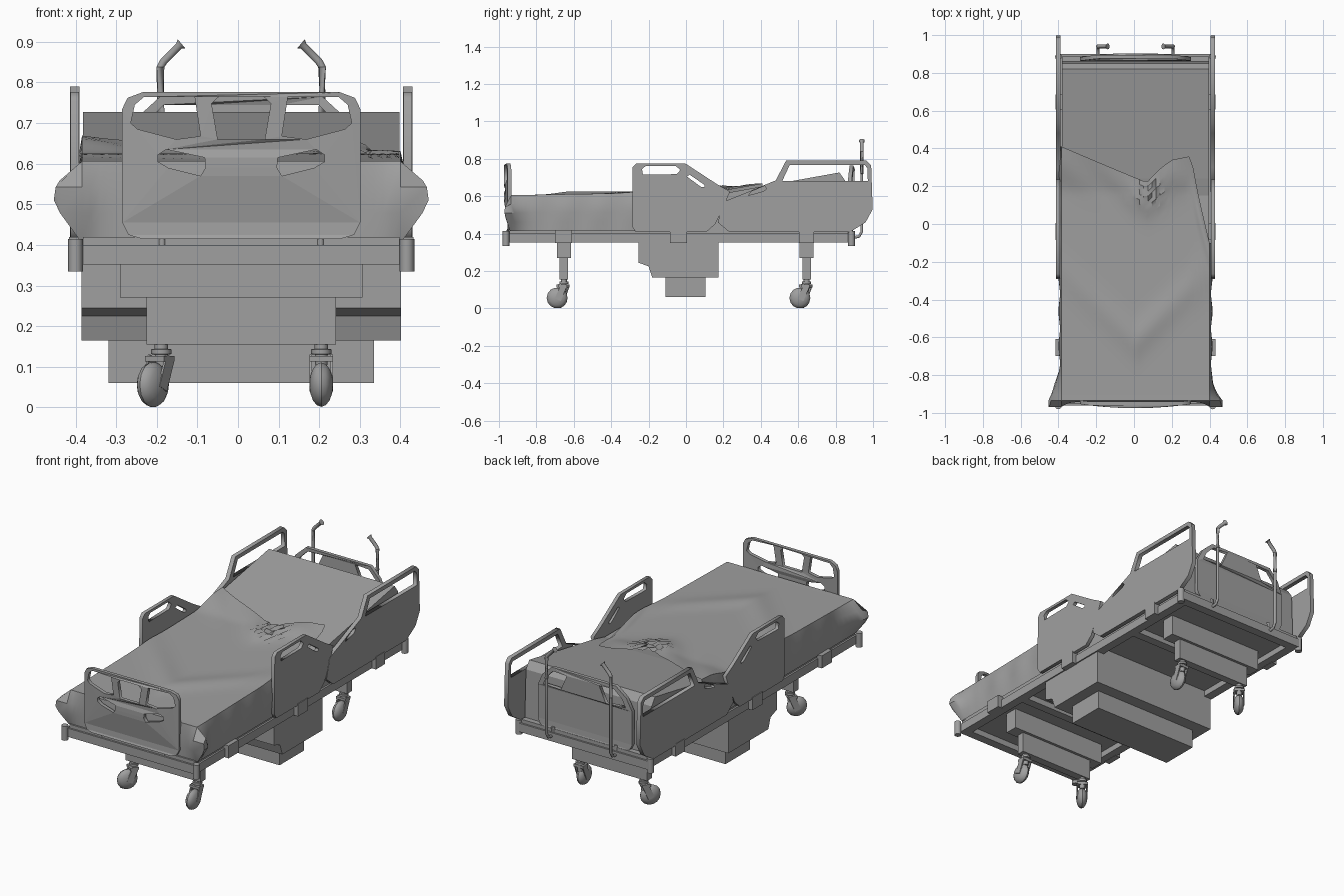
import bpy, bmesh, math
from mathutils import Vector, Matrix

cube = bpy.data.objects.get("Cube")
if cube:
    bpy.data.objects.remove(cube)

CX = 0.008  # centre line of the bed
grey = bpy.data.materials.new("plain grey")
grey.use_nodes = True
grey.diffuse_color = (0.35, 0.35, 0.35, 1)
grey.node_tree.nodes["Principled BSDF"].inputs["Base Color"].default_value = (0.35, 0.35, 0.35, 1)


def add(name, bm, smooth=None):
    bmesh.ops.recalc_face_normals(bm, faces=bm.faces)
    mesh = bpy.data.meshes.new(name)
    bm.to_mesh(mesh)
    bm.free()
    mesh.materials.append(grey)
    ob = bpy.data.objects.new(name, mesh)
    bpy.context.collection.objects.link(ob)
    if smooth:
        bpy.ops.object.select_all(action='DESELECT')
        ob.select_set(True)
        bpy.context.view_layer.objects.active = ob
        bpy.ops.object.shade_smooth_by_angle(angle=math.radians(smooth))
    return ob


def box(name, x, y, z):
    """Box from three (low, high) ranges, x relative to the centre line."""
    bm = bmesh.new()
    bmesh.ops.create_cube(bm, size=1)
    for v in bm.verts:
        v.co = [r[0] if c < 0 else r[1] for c, r in zip(v.co, (x, y, z))]
        v.co.x += CX
    return add(name, bm)


def prism(name, profile, half):
    """Side profile (y, z) extruded across the bed."""
    bm = bmesh.new()
    face = bm.faces.new([bm.verts.new((CX - half, y, z)) for y, z in profile])
    ext = bmesh.ops.extrude_face_region(bm, geom=[face])
    bmesh.ops.translate(bm, vec=(2 * half, 0, 0),
                        verts=[g for g in ext["geom"] if isinstance(g, bmesh.types.BMVert)])
    return add(name, bm)


def panel(name, loops, thick, place):
    """Flat plate with holes; place maps (u, v, depth) to the model."""
    cu = bpy.data.curves.new(name + " outline", 'CURVE')
    cu.dimensions, cu.fill_mode, cu.extrude = '2D', 'BOTH', thick / 2
    for loop in loops:
        sp = cu.splines.new('POLY')
        sp.points.add(len(loop) - 1)
        for p, (u, v) in zip(sp.points, loop):
            p.co = (u, v, 0, 1)
        sp.use_cyclic_u = True
    tmp = bpy.data.objects.new(name + " outline", cu)
    bpy.context.collection.objects.link(tmp)
    mesh = bpy.data.meshes.new_from_object(tmp.evaluated_get(bpy.context.evaluated_depsgraph_get()))
    bm = bmesh.new()
    bm.from_mesh(mesh)
    bpy.data.objects.remove(tmp)
    bpy.data.meshes.remove(mesh)
    bmesh.ops.remove_doubles(bm, verts=bm.verts, dist=0.0001)
    for v in bm.verts:
        v.co = place(*v.co)
    return add(name, bm)


def tube(name, path, r, sides=10):
    """Round tube along a path, radius may be a list."""
    bm = bmesh.new()
    pts = [Vector(p) for p in path]
    radii = r if isinstance(r, list) else [r] * len(pts)
    rings = []
    for i, p in enumerate(pts):
        d = pts[min(i + 1, len(pts) - 1)] - pts[max(i - 1, 0)]
        q = d.to_track_quat('Z', 'Y')
        rings.append([bm.verts.new(p + q @ Vector((radii[i] * math.cos(a), radii[i] * math.sin(a), 0)))
                      for a in [math.tau * k / sides for k in range(sides)]])
    for a, b in zip(rings, rings[1:]):
        for k in range(sides):
            bm.faces.new((a[k], a[k - 1], b[k - 1], b[k]))
    bm.faces.new(rings[0])
    bm.faces.new(rings[-1])
    return add(name, bm, 40)


def mirror(loop):
    return [(-u, v) for u, v in loop]


# Frame, deck and cross members
for s, side in ((-1, "right"), (1, "left")):
    box(side + "_frame_rail", sorted((s * 0.35, s * 0.4)), (-0.96, 0.9), (0.352, 0.4))
    for y, w, n in ((-0.655, 0.045, "foot"), (-0.04, 0.045, "middle"), (0.645, 0.04, "head")):
        box(f"{side}_{n}_bracket", sorted((s * 0.39, s * 0.424)), (y - w, y + w), (0.35, 0.42))
    for y, n in ((-0.963, "foot"), (0.885, "head")):
        x = CX + s * 0.408
        tube(f"{side}_{n}_bumper", [(x, y, 0.335), (x, y, 0.415)], 0.018, 12)
for y0, y1, n in ((-0.96, -0.91, "foot"), (-0.5, -0.45, "lower"), (0.42, 0.47, "upper"), (0.85, 0.9, "head")):
    box(n + "_crossbar", (-0.4, 0.4), (y0, y1), (0.352, 0.4))
box("deck", (-0.39, 0.39), (-0.95, 0.89), (0.385, 0.42))

# Lift housing under the middle
prism("lift_housing", [(-0.255, 0.385), (-0.255, 0.245), (-0.2, 0.225), (-0.18, 0.165),
                       (0.175, 0.165), (0.175, 0.385)], 0.393)
box("lift_base", (-0.327, 0.327), (-0.11, 0.105), (0.06, 0.17))

# Leg beams with swivel castors
for y, n in ((-0.653, "foot"), (0.645, "head")):
    box(n + "_leg_beam", (-0.298, 0.298), (y - 0.037, y + 0.037), (0.27, 0.39))
    box(n + "_leg_column", (-0.233, 0.233), (y - 0.022, y + 0.022), (0.155, 0.275))
    for s, side in ((-1, "right"), (1, "left")):
        x = CX + s * 0.197
        tube(f"{n}_{side}_castor_stem", [(x, y, 0.09), (x, y, 0.13), (x, y, 0.131), (x, y, 0.143),
             (x, y, 0.144), (x, y, 0.157)], [0.014, 0.016, 0.025, 0.025, 0.017, 0.017])
        turn = Matrix.Translation((x, y, 0)) @ Matrix.Rotation(math.radians(-35 if s < 0 else 0), 4, 'Z')
        bm = bmesh.new()
        bmesh.ops.create_uvsphere(bm, u_segments=14, v_segments=8, radius=0.056)
        bm.transform(turn @ Matrix.Translation((0, -0.036, 0.056)) @ Matrix.Diagonal((0.52, 1, 1, 1))
                     @ Matrix.Rotation(math.pi / 2, 4, 'Y'))
        add(f"{n}_{side}_wheel", bm, 40)
        bm = bmesh.new()
        for k in (-1, 1):
            plate = bmesh.ops.create_cube(bm, size=1)["verts"]
            bmesh.ops.transform(bm, verts=plate, matrix=turn @ Matrix.Translation((k * 0.026, -0.016, 0.085))
                                @ Matrix.Rotation(-0.4, 4, 'X') @ Matrix.Diagonal((0.006, 0.034, 0.085, 1)))
        top = bmesh.ops.create_cube(bm, size=1)["verts"]
        bmesh.ops.transform(bm, verts=top, matrix=turn @ Matrix.Translation((0, -0.006, 0.12))
                            @ Matrix.Diagonal((0.058, 0.045, 0.014, 1)))
        add(f"{n}_{side}_fork", bm)

# Footboard and headboard, slightly bowed
half = [(0.245, 0.415), (0.278, 0.425), (0.293, 0.455), (0.293, 0.735), (0.28, 0.762), (0.243, 0.776)]
corner_hole = [(0.115, 0.765), (0.24, 0.764), (0.262, 0.745), (0.272, 0.7), (0.255, 0.685), (0.16, 0.66), (0.1, 0.668)]
grip_hole = [(0.09, 0.615), (0.185, 0.635), (0.205, 0.622), (0.205, 0.605), (0.18, 0.59), (0.1, 0.57), (0.088, 0.59)]
top_hole = [(-0.073, 0.748), (-0.055, 0.765), (0.055, 0.765), (0.073, 0.748), (0.058, 0.66), (-0.058, 0.66)]
panel("footboard", [half + mirror(half)[::-1], corner_hole, mirror(corner_hole), grip_hole,
                    mirror(grip_hole), top_hole], 0.02,
      lambda u, v, d: (CX + u, -0.965 + 0.25 * u * u + d, v))
head_half = half[:3] + [(0.293, 0.64), (0.26, 0.71), (0.2, 0.765)]
head_hole = [(0.1, 0.745), (0.19, 0.745), (0.235, 0.7), (0.255, 0.655), (0.14, 0.655)]
panel("headboard", [head_half + mirror(head_half)[::-1], head_hole, mirror(head_hole)], 0.02,
      lambda u, v, d: (CX + u, 0.895 - 0.25 * u * u + d, v))
for s, side in ((-1, "right"), (1, "left")):
    for y, n in ((-0.945, "footboard"), (0.885, "headboard")):
        x = CX + s * 0.195
        tube(f"{side}_{n}_peg", [(x, y, 0.38), (x, y, 0.43)], 0.009)

# Side rails
head_rail = [(0.23, 0.41), (0.17, 0.46), (0.2, 0.57), (0.3, 0.61), (0.48, 0.685), (0.535, 0.79), (0.965, 0.79),
             (0.99, 0.765), (0.998, 0.53), (0.96, 0.46), (0.88, 0.41)]
head_window = [(0.515, 0.682), (0.555, 0.768), (0.955, 0.768), (0.97, 0.75), (0.972, 0.682)]
head_slot = [(0.335, 0.605), (0.35, 0.625), (0.42, 0.655), (0.43, 0.64), (0.415, 0.627)]
mid_rail = [(-0.27, 0.41), (-0.29, 0.44), (-0.285, 0.755), (-0.265, 0.776), (-0.005, 0.776), (0.165, 0.665),
            (0.235, 0.625), (0.2, 0.54), (0.155, 0.45), (0.11, 0.41)]
mid_window = [(-0.23, 0.715), (-0.235, 0.745), (-0.215, 0.762), (-0.055, 0.762), (-0.03, 0.74), (-0.05, 0.718)]
mid_slot = [(0.005, 0.705), (0.02, 0.715), (0.1, 0.66), (0.1, 0.648), (0.08, 0.65)]
for s, side in ((-1, "right"), (1, "left")):
    panel(side + "_head_rail", [head_rail, head_window, head_slot], 0.024,
          lambda u, v, d: (CX + s * 0.41 + d, u, v))
    panel(side + "_middle_rail", [mid_rail, mid_window, mid_slot], 0.02,
          lambda u, v, d: (CX + s * 0.41 + d, u, v))

# Mattress with raised back
prism("mattress", [(-0.925, 0.41), (-0.925, 0.58), (-0.88, 0.595), (0.15, 0.6), (0.24, 0.622), (0.82, 0.727),
                   (0.85, 0.685), (0.86, 0.41)], 0.39)


def bed_top(y):
    return 0.6 + max(0, y + 0.9) * 0.018 if y < 0.18 else 0.62 + (y - 0.18) * 0.172


def hem(t):
    """Y position of the turned-back blanket edge across the bed, t in -1..1."""
    pts = [(-1, 0.41), (-0.4, 0.31), (0.15, 0.22), (0.35, 0.3), (0.5, 0.34), (0.75, 0.36), (0.85, 0.15), (1, -0.1)]
    for (a, p), (b, q) in zip(pts, pts[1:]):
        if t <= b:
            return p + (q - p) * (t - a) / (b - a)
    return pts[-1][1]


# Blanket: creased sheet draped over the top, sides and foot
cols, rows = 36, 44
bm = bmesh.new()
grid = []
for j in range(-3, rows + 1):
    v = max(j, 0) / rows
    line = []
    for i in range(-4, cols + 5):
        t = max(-1, min(1, 2 * i / cols - 1))
        y = -0.935 + v * (hem(t) + 0.935)
        x = CX + t * 0.392
        z = bed_top(y) + 0.006
        near = math.exp(-((y - hem(t) + 0.08) / 0.1) ** 2)
        knot = math.exp(-((t - 0.2) / 0.22) ** 2 - ((y - 0.17) / 0.09) ** 2)
        z += 0.012 * near * (1 + math.sin(9 * t + 14 * y)) / 2 + 0.035 * knot * abs(math.sin(22 * t + 30 * y))
        z += 0.014 * math.exp(-((y + 0.62 - 0.38 * abs(t)) / 0.09) ** 2) * (1 - 0.5 * abs(t))
        side = max(-i, i - cols, 0) / 4
        foot = max(-j, 0) / 3
        drop = max(side, foot)
        flare = math.sin(math.pi * min(1, drop * 1.1)) if drop else 0
        corner = max(0, 1 - v / 0.13) ** 1.5
        if side:
            x += math.copysign(0.008 + 0.062 * flare * corner, t)
            x += math.copysign(0.008 * flare * math.sin(y * 17) ** 2, t)
        if foot:
            y -= 0.006 + 0.03 * flare * abs(t) ** 12
        z += (0.415 - z) * drop
        line.append(bm.verts.new((x, y, z)))
    grid.append(line)
for a, b in zip(grid, grid[1:]):
    for k in range(len(a) - 1):
        bm.faces.new((a[k], a[k + 1], b[k + 1], b[k]))
add("blanket", bm, 35)

# Folding push handles behind the headboard
for s, side in ((-1, "right"), (1, "left")):
    x = CX + s * 0.199
    tube(side + "_push_handle", [(x, 0.9, 0.38), (x, 0.925, 0.385), (x, 0.94, 0.41), (x, 0.94, 0.72), (x, 0.94, 0.721),
         (x, 0.94, 0.838), (x - s * 0.008, 0.94, 0.852), (x - s * 0.046, 0.94, 0.89), (x - s * 0.052, 0.94, 0.895)],
         [0.008, 0.008, 0.008, 0.008, 0.01, 0.01, 0.01, 0.01, 0.016])
